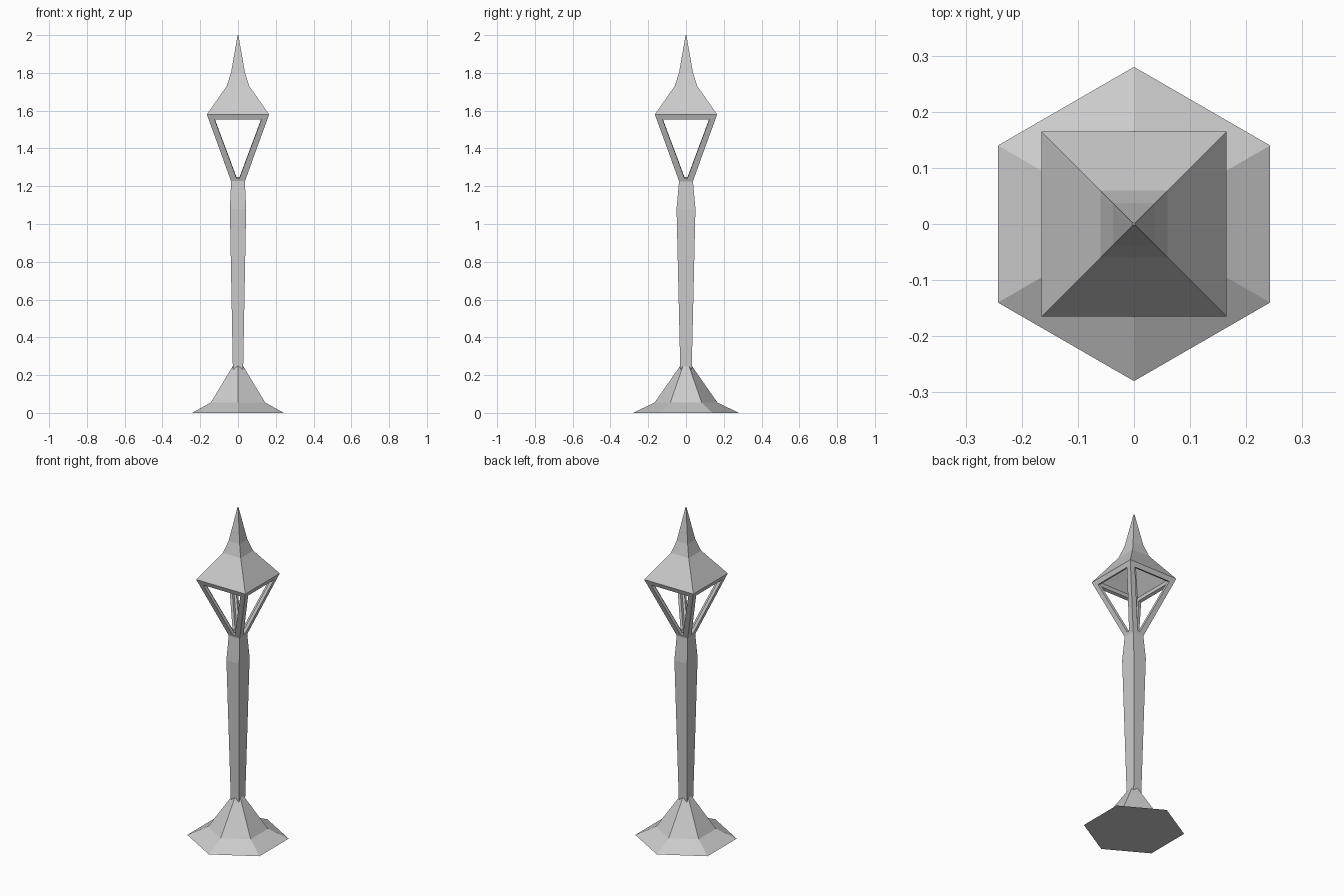
import bpy, bmesh, math

if "Cube" in bpy.data.objects:
    bpy.data.objects.remove(bpy.data.objects["Cube"])


def loft(name, sides, rings, turn, cap_bottom=True, cap_top=True):
    """Stack polygon rings (half x, half y, z); scale is corner reach per axis."""
    bm = bmesh.new()
    loops = []
    for rx, ry, z in rings:
        loops.append([bm.verts.new((rx * math.cos(turn + i * math.tau / sides),
                                    ry * math.sin(turn + i * math.tau / sides), z))
                      for i in range(sides)])
    for a, b in zip(loops, loops[1:]):
        for i in range(sides):
            j = (i + 1) % sides
            bm.faces.new((a[i], a[j], b[j], b[i]))
    if cap_bottom:
        bm.faces.new(loops[0][::-1])
    if cap_top:
        bm.faces.new(loops[-1])
    return finish(name, bm)


def finish(name, bm):
    mesh = bpy.data.meshes.new(name)
    bm.to_mesh(mesh)
    bm.free()
    ob = bpy.data.objects.new(name, mesh)
    bpy.context.collection.objects.link(ob)
    return ob


def square(*rings):
    s = math.sqrt(2)
    return [(x * s, y * s, z) for x, y, z in rings]


# Flared hexagonal foot, corners on the y axis
loft("base", 6, [(0.28, 0.28, 0), (0.166, 0.166, 0.055), (0.028, 0.028, 0.253)], math.pi / 2)

# Square post, widening upwards then pinched under the lantern
loft("post", 4, square((0.027, 0.03, 0.22), (0.043, 0.05, 1.08), (0.036, 0.036, 1.235)),
     math.pi / 4)

# Lantern frame: four sloping trapezoid panels, each with a window opening
bm = bmesh.new()
lo, hi, z0, z1 = 0.036, 0.165, 1.225, 1.58
signs = [(-1, -1), (1, -1), (1, 1), (-1, 1)]


def ring(half_bottom, zb, half_top, zt):
    """Corners of one panel for the side facing -y, lying on its slope."""
    def depth(z):
        return -(lo + (hi - lo) * (z - z0) / (z1 - z0))
    return [(-half_bottom, depth(zb), zb), (half_bottom, depth(zb), zb),
            (half_top, depth(zt), zt), (-half_top, depth(zt), zt)]


for k in range(4):
    c, s = round(math.cos(k * math.pi / 2)), round(math.sin(k * math.pi / 2))
    outer, inner = [[bm.verts.new((c * x - s * y, s * x + c * y, z)) for x, y, z in pts]
                    for pts in (ring(lo, z0, hi, z1), ring(0.008, 1.242, 0.124, 1.553))]
    for i in range(4):
        j = (i + 1) % 4
        bm.faces.new((outer[i], outer[j], inner[j], inner[i]))
bmesh.ops.remove_doubles(bm, verts=bm.verts, dist=0.0005)
frame = finish("lantern_frame", bm)
solid = frame.modifiers.new("thickness", 'SOLIDIFY')
solid.thickness = 0.018
solid.offset = -1
solid.use_even_offset = True

# Hollow pointed roof
loft("roof", 4, square((0.165, 0.165, 1.58), (0.06, 0.06, 1.73),
                       (0.037, 0.037, 1.80), (0.002, 0.002, 2.0)),
     math.pi / 4, cap_bottom=False)
